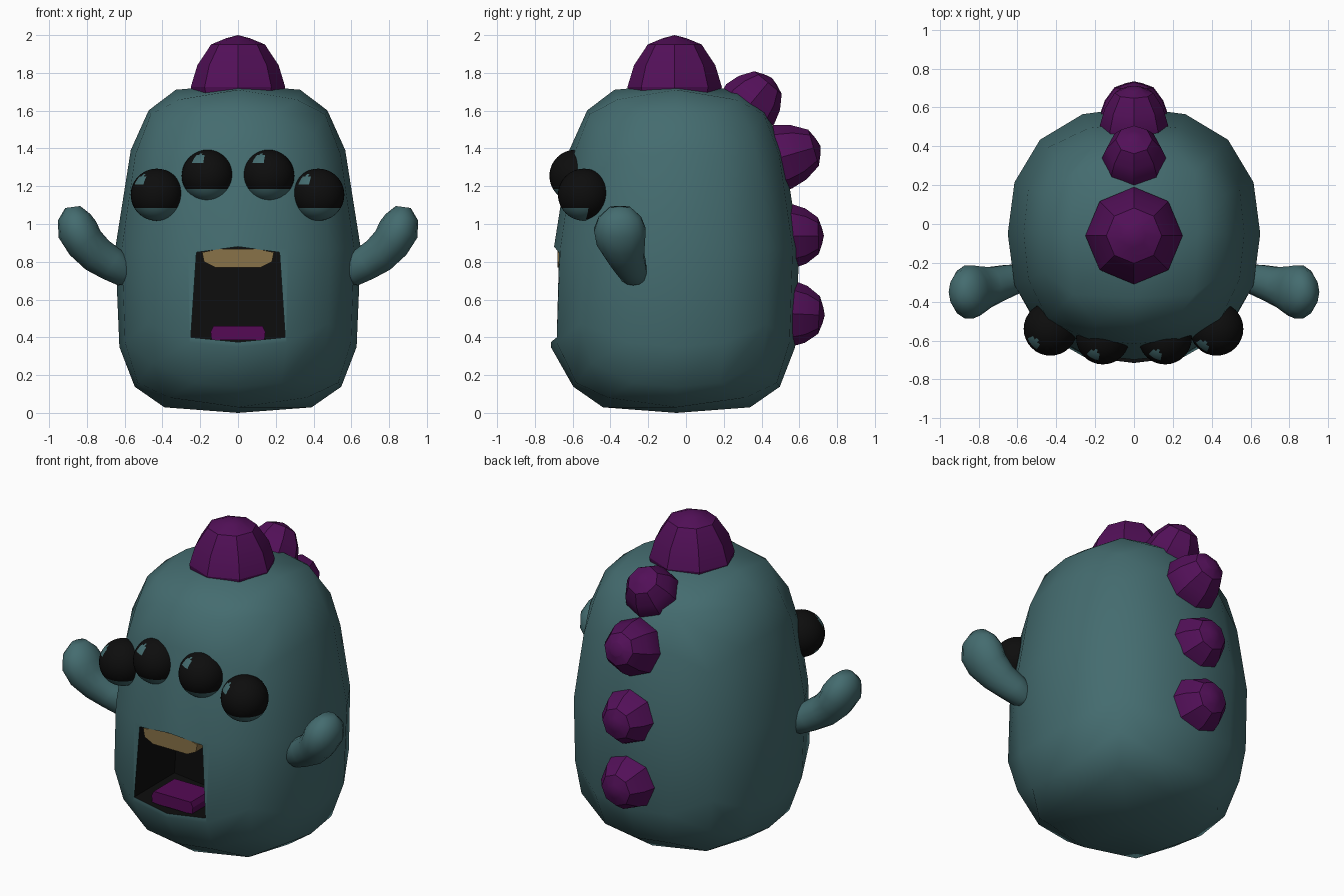
import bpy, bmesh, math
from mathutils import Vector, Matrix

if "Cube" in bpy.data.objects:
    bpy.data.objects.remove(bpy.data.objects["Cube"])


def material(name, r, g, b):
    m = bpy.data.materials.new(name)
    m.diffuse_color = (r, g, b, 1)
    m.use_nodes = True
    m.node_tree.nodes["Principled BSDF"].inputs["Base Color"].default_value = m.diffuse_color
    return m


TEAL = material("teal skin", 0.058, 0.15, 0.16)
PURPLE = material("purple spike", 0.085, 0.005, 0.098)
TONGUE = material("purple tongue", 0.09, 0.003, 0.09)
BLACK = material("black", 0.004, 0.004, 0.004)
TAN = material("tan teeth", 0.25, 0.17, 0.065)


def finish(name, bm, mats, angle=50):
    bmesh.ops.recalc_face_normals(bm, faces=bm.faces)
    me = bpy.data.meshes.new(name)
    bm.to_mesh(me)
    bm.free()
    ob = bpy.data.objects.new(name, me)
    bpy.context.collection.objects.link(ob)
    for m in mats:
        me.materials.append(m)
    smooth(ob, angle)
    return ob


def smooth(ob, angle):
    bpy.ops.object.select_all(action='DESELECT')
    ob.select_set(True)
    bpy.context.view_layer.objects.active = ob
    bpy.ops.object.shade_smooth_by_angle(angle=math.radians(angle))


def loft(name, rings, mats, angle=50):
    """Skin a list of equal-sized point rings and close both ends."""
    bm = bmesh.new()
    loops = [[bm.verts.new(p) for p in ring] for ring in rings]
    n = len(loops[0])
    for a, b in zip(loops, loops[1:]):
        for i in range(n):
            j = (i + 1) % n
            bm.faces.new((a[i], a[j], b[j], b[i]))
    for end, ring in ((loops[0], rings[0]), (loops[-1], rings[-1])):
        c = bm.verts.new(sum((Vector(p) for p in ring), Vector()) / n)
        for i in range(n):
            bm.faces.new((end[i], end[(i + 1) % n], c))
    return finish(name, bm, mats, angle)


# Body: a 4x4x4 cube shell rounded into a tapering superellipsoid
def body_point(i, j, k):
    step_z, step_h = 0.62, 0.43

    def unit(a, other, up):
        if abs(a) != 1:
            return a / 2
        return math.copysign(step_z if abs(up) == 2 and abs(other) < 2 else step_h, a)

    x, y = unit(i, j, k), unit(j, i, k)
    z = math.copysign(step_z, k) if abs(k) == 1 else k / 2
    h = (abs(x) ** 2.35 + abs(y) ** 2.35) ** (1 / 2.35)
    r = (h ** 4 + abs(z) ** 4) ** 0.25
    x, y, z = x / r, y / r, z / r
    taper = 1 - 0.16 * max(0, z)
    bulge = 1.06 if (k == -1 and j == -2) else 1
    return (0.65 * x * taper, -0.05 + 0.65 * y * taper * bulge, 0.87 + 0.87 * z)


bm = bmesh.new()
grid = {}


def corner(key):
    if key not in grid:
        grid[key] = bm.verts.new(body_point(*key))
    return grid[key]


for axis in range(3):
    for side in (-2, 2):
        for a in range(-2, 2):
            for b in range(-2, 2):
                quad = []
                for da, db in ((0, 0), (1, 0), (1, 1), (0, 1)):
                    key = [a + da, b + db]
                    key.insert(axis, side)
                    quad.append(corner(tuple(key)))
                bm.faces.new(quad)
body = finish("body", bm, [TEAL, BLACK])

# Mouth: a dark pit cut into the front
outline = [(-0.25, 0.40), (0, 0.375), (0.25, 0.40), (0.22, 0.85), (0, 0.88), (-0.22, 0.85)]
cutter = loft("mouth_cutter", [[(x, y, z) for x, z in outline] for y in (-1, -0.28)], [BLACK], 30)
cutter.hide_render = True
cut = body.modifiers.new("mouth", 'BOOLEAN')
cut.operation = 'DIFFERENCE'
cut.solver = 'EXACT'
cut.material_mode = 'TRANSFER'
cut.object = cutter
bpy.context.view_layer.objects.active = body
bpy.ops.object.modifier_apply(modifier=cut.name)
bpy.data.objects.remove(cutter)
smooth(body, 50)

# Teeth and tongue inside the mouth
teeth = [(-0.19, 0.85), (-0.18, 0.80), (-0.12, 0.77), (0.12, 0.77), (0.18, 0.80),
         (0.19, 0.85), (0.1, 0.868), (-0.1, 0.868)]
loft("teeth", [[(x, y, z) for x, z in teeth] for y in (-0.68, -0.50)], [TAN], 30)
tongue = [(-0.14, 0.385), (0.14, 0.385), (0.145, 0.43), (0.13, 0.46), (-0.13, 0.46), (-0.145, 0.43)]
loft("tongue", [[(x, y, z) for x, z in tongue] for y in (-0.66, -0.45)], [TONGUE], 30)


# Eyes: black balls with a pale glint and a skin-coloured lower lid
def eye(name, centre, radius, glint):
    glint = Vector(glint).normalized()
    bm = bmesh.new()
    bmesh.ops.create_uvsphere(bm, u_segments=32, v_segments=24, radius=radius)
    for f in bm.faces:
        d = f.calc_center_median().normalized()
        lid = d.z < -0.55 and d.y < 0.1
        f.material_index = 1 if lid or d.dot(glint) > 0.965 else 0
    bmesh.ops.translate(bm, verts=bm.verts, vec=centre)
    finish(name, bm, [BLACK, TEAL])


eye("outer_eye_left", (-0.43, -0.54, 1.155), 0.138, (-0.62, -0.5, 0.56))
eye("outer_eye_right", (0.425, -0.54, 1.155), 0.138, (-0.48, -0.65, 0.56))
eye("inner_eye_left", (-0.16, -0.585, 1.255), 0.138, (-0.32, -0.65, 0.66))
eye("inner_eye_right", (0.16, -0.585, 1.255), 0.138, (-0.35, -0.65, 0.66))


# Arms: bent tapering tubes with rounded hands
PATH = [  # x, y, z, radius across, radius in y
    (0.565, -0.27, 0.71, 0.045, 0.04), (0.59, -0.28, 0.735, 0.075, 0.075),
    (0.665, -0.30, 0.785, 0.09, 0.09), (0.745, -0.325, 0.835, 0.098, 0.105),
    (0.81, -0.345, 0.90, 0.103, 0.13), (0.85, -0.35, 0.97, 0.108, 0.14),
    (0.868, -0.35, 1.035, 0.088, 0.115), (0.875, -0.35, 1.09, 0.04, 0.055)]
for side, label in ((-1, "left"), (1, "right")):
    rings = []
    for n, (x, y, z, ra, ry) in enumerate(PATH):
        p, q = PATH[max(n - 1, 0)], PATH[min(n + 1, len(PATH) - 1)]
        t = Vector((q[0] - p[0], 0, q[2] - p[2])).normalized()
        ring = []
        for s in range(14):
            a = 2 * math.pi * s / 14
            c = ra * math.cos(a)
            ring.append((side * (x - t.z * c), y + ry * math.sin(a), z + t.x * c))
        rings.append(ring)
    loft("arm_" + label, rings, [TEAL], 60)


# Spikes: eight-sided domes along the head and back
def spike(name, y, z, axis, radius, height):
    turn = Vector((0, *axis)).to_track_quat('Z', 'Y').to_matrix().to_4x4()
    place = Matrix.Translation((0, y, z)) @ turn
    rings = []
    for r, h in ((0.9, -0.10), (1, 0), (0.86, 0.42 * height), (0.57, 0.82 * height), (0.25, 0.94 * height)):
        rings.append([place @ Vector((radius * r * math.cos(s * math.pi / 4),
                                      radius * r * math.sin(s * math.pi / 4), h)) for s in range(8)])
    ob = loft(name, rings, [PURPLE], 25)
    ob.data.vertices[-1].co = place @ Vector((0, 0, height))


spike("head_spike", -0.06, 1.725, (0, 1), 0.25, 0.275)
spike("back_spike_1", 0.34, 1.635, (0.64, 0.77), 0.165, 0.18)
spike("back_spike_2", 0.51, 1.355, (0.96, 0.28), 0.175, 0.21)
spike("back_spike_3", 0.565, 0.935, (1, 0.02), 0.17, 0.165)
spike("back_spike_4", 0.565, 0.525, (1, -0.05), 0.175, 0.17)
